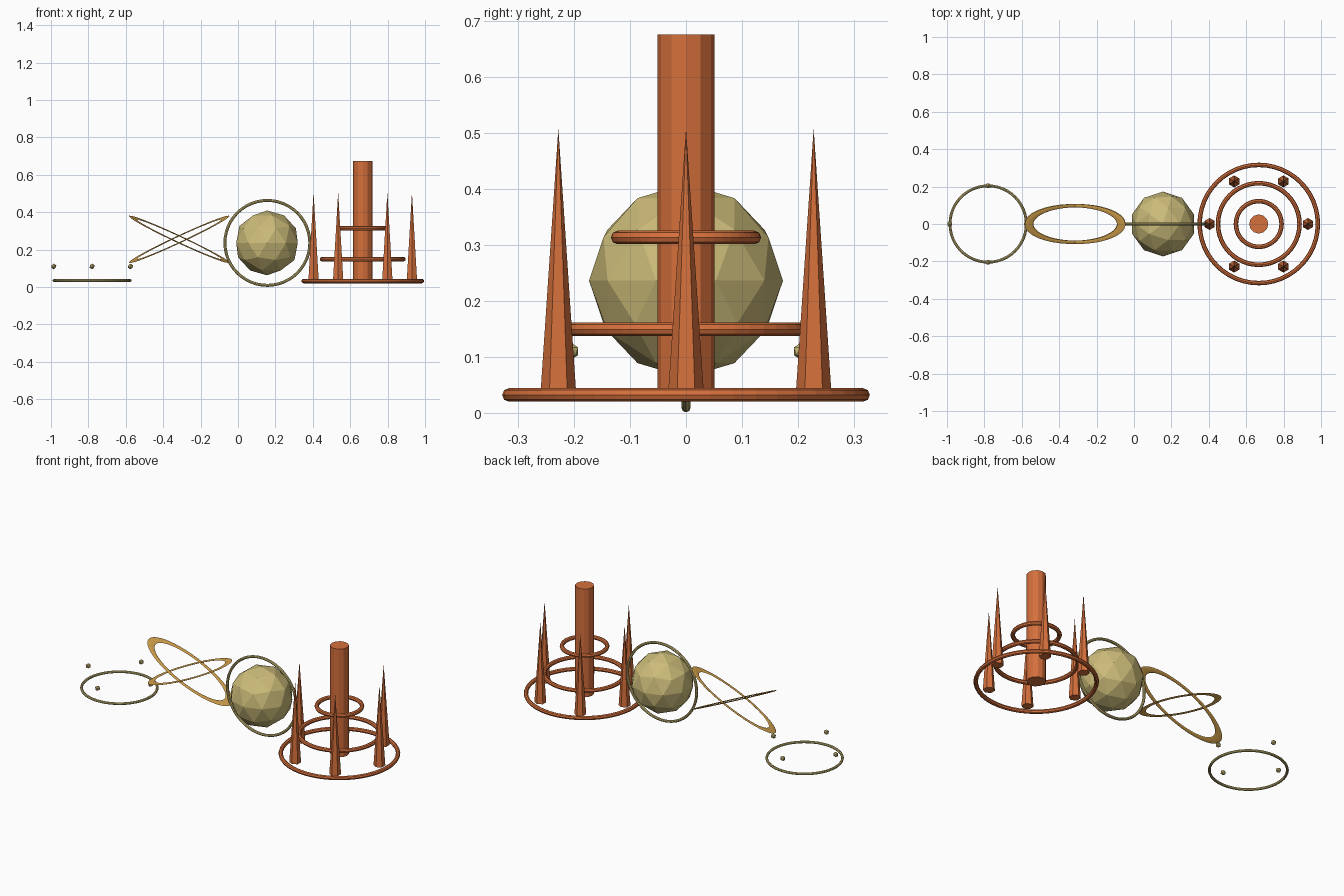
import bpy
from math import radians, sin, cos, pi

cube = bpy.data.objects.get("Cube")
if cube:
    bpy.data.objects.remove(cube, do_unlink=True)


def make_material(name, color):
    mat = bpy.data.materials.new(name)
    mat.use_nodes = True
    mat.diffuse_color = (*color, 1)
    mat.node_tree.nodes["Principled BSDF"].inputs["Base Color"].default_value = (*color, 1)
    return mat


rust = make_material("rust orange", (0.66, 0.16, 0.045))
olive = make_material("pale olive", (0.60, 0.50, 0.19))
gold = make_material("gold", (0.62, 0.34, 0.07))


def finish(name, mat):
    obj = bpy.context.object
    obj.name = name
    obj.data.materials.append(mat)
    return obj


def ring(name, mat, loc, major, minor, rot=(0, 0, 0), sides=8):
    bpy.ops.mesh.primitive_torus_add(
        location=loc, rotation=rot, major_radius=major, minor_radius=minor,
        major_segments=48, minor_segments=sides)
    return finish(name, mat)


def upright(name, mat, x, y, bottom, top, r1, r2, sides):
    bpy.ops.mesh.primitive_cone_add(
        vertices=sides, radius1=r1, radius2=r2, depth=top - bottom,
        location=(x, y, (bottom + top) / 2))
    return finish(name, mat)


def ball(name, mat, loc, radius, level):
    bpy.ops.mesh.primitive_ico_sphere_add(subdivisions=level, radius=radius, location=loc)
    return finish(name, mat)


# Tower: central pillar, three stacked rings, six spikes
tower_x, base_z = 0.667, 0.032
upright("pillar", rust, tower_x, 0, base_z, 0.675, 0.051, 0.051, 12)
for name, radius, z in (("base_ring", 0.316, base_z),
                        ("middle_ring", 0.218, 0.149),
                        ("upper_ring", 0.122, 0.313)):
    ring(name, rust, (tower_x, 0, z), radius, 0.012)
for i in range(6):
    a = i * pi / 3
    upright(f"spike_{i + 1}", rust, tower_x + 0.263 * cos(a), 0.263 * sin(a),
            base_z, 0.508, 0.032, 0, 6)

# Faceted globe with an upright hoop
ball("globe", olive, (0.155, 0, 0.236), 0.173, 2)
ring("globe_hoop", olive, (0.157, 0, 0.236), 0.227, 0.008, (pi / 2, 0, 0))

# Two crossed, flattened oval bands
for name, side in (("oval_band_a", 1), ("oval_band_b", -1)):
    band = ring(name, gold, (-0.315, 0, 0.255), 0.272, 0.025,
                (radians(10), side * radians(25), 0))
    band.scale = (1, 0.366, 0.12)

# Flat hoop with four floating beads
hoop_x = -0.78
ring("flat_hoop", olive, (hoop_x, 0, 0.035), 0.204, 0.0075)
for i in range(4):
    a = i * pi / 2
    ball(f"bead_{i + 1}", olive,
         (hoop_x + 0.205 * cos(a), 0.205 * sin(a), 0.11), 0.015, 1)
